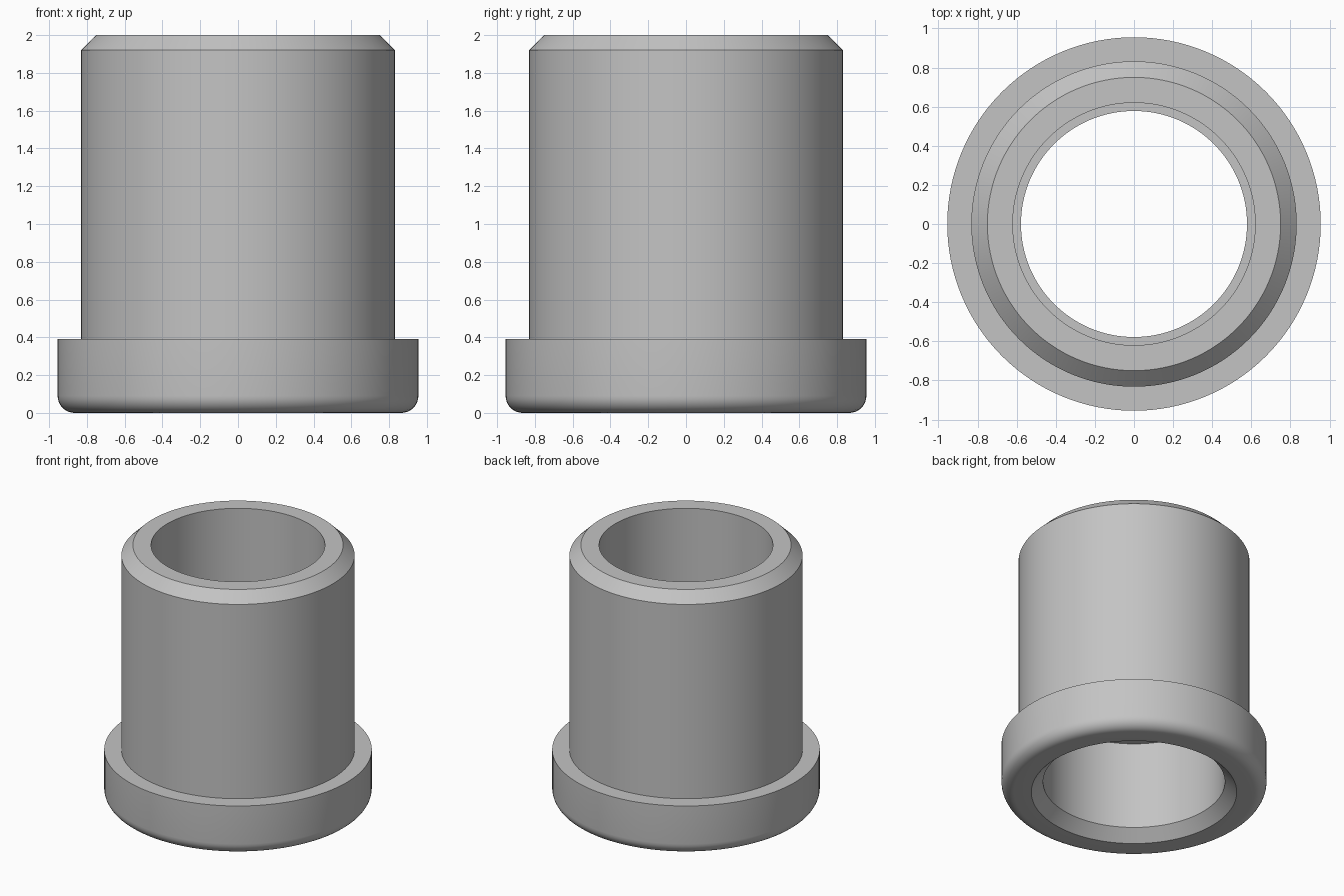
import bpy, bmesh, math
from mathutils import Vector

cube = bpy.data.objects.get("Cube")
if cube:
    bpy.data.objects.remove(cube, do_unlink=True)

SEGMENTS = 128
FLANGE_R, FILLET = 0.955, 0.09

# Rounded lower edge of the flange
fillet = []
for i in range(9):
    a = math.radians(-90 + 90 * i / 8)
    fillet.append((FLANGE_R - FILLET + FILLET * math.cos(a),
                   FILLET + FILLET * math.sin(a)))

# Closed cross-section (radius, height), running up the outside and down the bore
profile = [(0.74, 0.0)] + fillet + [
    (FLANGE_R, 0.39), (0.832, 0.39),                # flange top
    (0.832, 1.92), (0.75, 2.0),                     # sleeve and top chamfer
    (0.62, 2.0), (0.62, 1.2),                       # upper bore
    (0.578, 1.2), (0.578, 0.78),                    # inner stop ring
    (0.655, 0.78), (0.655, 0.085),                  # lower bore and entry chamfer
]

# Revolve the cross-section around z
bm = bmesh.new()
verts = [bm.verts.new((r, 0, z)) for r, z in profile]
edges = [bm.edges.new((v, verts[(i + 1) % len(verts)])) for i, v in enumerate(verts)]
bmesh.ops.spin(bm, geom=verts + edges, cent=Vector(), axis=Vector((0, 0, 1)),
               angle=2 * math.pi, steps=SEGMENTS, use_merge=True)
bmesh.ops.remove_doubles(bm, verts=bm.verts, dist=0.0001)
bmesh.ops.recalc_face_normals(bm, faces=bm.faces)
mesh = bpy.data.meshes.new("flanged_bushing")
bm.to_mesh(mesh)
bm.free()
bushing = bpy.data.objects.new("flanged_bushing", mesh)
bpy.context.collection.objects.link(bushing)

# Plain grey material
grey = bpy.data.materials.new("plain_grey")
grey.use_nodes = True
colour = (0.55, 0.55, 0.55, 1)
grey.diffuse_color = colour
grey.node_tree.nodes["Principled BSDF"].inputs["Base Color"].default_value = colour
mesh.materials.append(grey)

# Smooth round walls, sharp rims
bpy.ops.object.select_all(action="DESELECT")
bushing.select_set(True)
bpy.context.view_layer.objects.active = bushing
bpy.ops.object.shade_smooth_by_angle(angle=math.radians(30))
